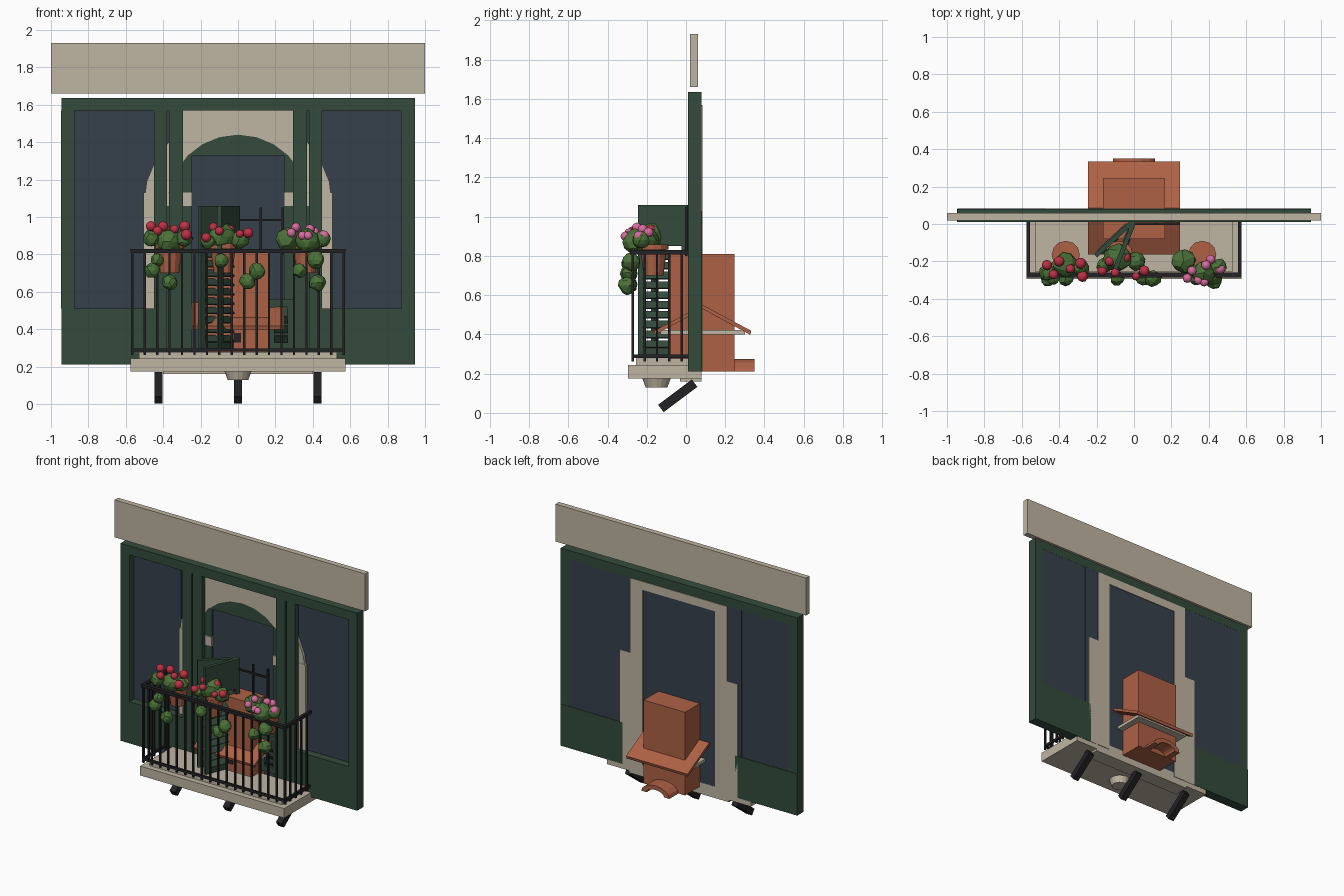
import bpy, bmesh, math, random
from mathutils import Vector, Matrix

if "Cube" in bpy.data.objects:
    bpy.data.objects.remove(bpy.data.objects["Cube"])
random.seed(4)

def mat(name, rgb):
    m = bpy.data.materials.new(name)
    m.diffuse_color = (*rgb, 1)
    m.use_nodes = True
    m.node_tree.nodes["Principled BSDF"].inputs["Base Color"].default_value = m.diffuse_color
    return m

STONE = mat("stone", (.52, .46, .36))
GREEN = mat("green_paint", (.034, .07, .044))
GLASS = mat("dark_glass", (.037, .053, .07))
CLAY = mat("terracotta", (.42, .12, .06))
IRON = mat("black_iron", (.016, .016, .018))
LEAF = mat("leaf", (.07, .17, .04))
RED = mat("red_petal", (.52, .03, .06))
PINK = mat("pink_petal", (.68, .15, .34))

def finish(name, bm, m, smooth=False):
    bmesh.ops.recalc_face_normals(bm, faces=bm.faces)
    me = bpy.data.meshes.new(name)
    bm.to_mesh(me)
    bm.free()
    me.materials.append(m)
    for p in me.polygons:
        p.use_smooth = smooth
    ob = bpy.data.objects.new(name, me)
    bpy.context.collection.objects.link(ob)
    return ob

def add_box(bm, x0, x1, y0, y1, z0, z1):
    M = Matrix.Translation(((x0+x1)/2, (y0+y1)/2, (z0+z1)/2)) @ Matrix.Diagonal((x1-x0, y1-y0, z1-z0, 1))
    bmesh.ops.create_cube(bm, size=1, matrix=M)

def boxes(name, m, *bs, mirror=False):
    bm = bmesh.new()
    for b in bs:
        add_box(bm, *b)
        if mirror:
            add_box(bm, -b[1], -b[0], *b[2:])
    return finish(name, bm, m)

def cone(name, m, c, r1, r2, h, seg=12):
    bm = bmesh.new()
    bmesh.ops.create_cone(bm, cap_ends=True, segments=seg, radius1=r1, radius2=r2, depth=h,
                          matrix=Matrix.Translation(c))
    return finish(name, bm, m)

def band(name, m, inner, outer, y0, y1):
    """Solid strip between two matching lines of (x, z) points."""
    bm = bmesh.new()
    rings = [[bm.verts.new((x, y, z)) for (x, z), y in ((a, y0), (b, y0), (b, y1), (a, y1))]
             for a, b in zip(inner, outer)]
    for p, q in zip(rings, rings[1:]):
        for i in range(4):
            j = (i+1) % 4
            bm.faces.new((p[i], p[j], q[j], q[i]))
    bm.faces.new(rings[0])
    bm.faces.new(rings[-1][::-1])
    return finish(name, bm, m)

# Facade: lintel, green frame, glazing
boxes("lintel", STONE, (-1, 1, .02, .06, 1.66, 1.93))
boxes("header_frame", GREEN, (-.945, .945, .01, .079, 1.57, 1.635))
boxes("side_frames", GREEN, (.875, .945, .01, .079, .51, 1.57), mirror=True)
boxes("wainscot", GREEN, (.45, .945, .01, .082, .21, .51), mirror=True)
boxes("posts", GREEN, (.295, .37, .01, .045, .21, 1.57), (.38, .45, .01, .045, .21, 1.57), mirror=True)
boxes("side_glass", GLASS, (.5, .88, .066, .078, .5, 1.575), mirror=True)
boxes("door_glass", GLASS, (-.5, .5, .069, .0785, .21, 1.575))

# Stone arch surround
N = 12
SP = 1.06
def arc(r):
    return [(r*math.cos(math.pi*i/N), SP + r*math.sin(math.pi*i/N)) for i in range(N+1)]
band("stone_arch", STONE, arc(.38), arc(.505), .048, .068)
boxes("stone_jambs", STONE, (.38, .505, .048, .068, .21, SP), mirror=True)
top = [(x, z) for x, z in arc(.38) if abs(x) < .375]
band("stone_spandrel", STONE, top, [(x, 1.57) for x, z in top], .047, .067)
boxes("imposts", STONE, (.245, .505, .046, .068, 1.06, 1.13), mirror=True)
boxes("rear_casing", STONE, (.29, .385, .07, .084, .21, 1.57), (.385, .47, .07, .082, .21, 1.03), mirror=True)
boxes("rear_casing_top", STONE, (-.29, .29, .07, .084, 1.51, 1.57))

# Green arched door frame
head = [(x, z) for x, z in arc(.38) if z > 1.1]
band("door_arch", GREEN, [(max(-.245, min(.245, x)), min(z, 1.33)) for x, z in head], head, .054, .066)
boxes("door_stiles", GREEN, (.245, .38, .054, .066, .21, 1.3), mirror=True)
boxes("glazing_bars", IRON, (.115, .127, -.005, .008, .8, 1.05), (0, .245, -.005, .008, .978, .99),
      (.233, .245, -.005, .008, .8, 1.05))

# Louvred shutters, hinged open
def shutter(name, hinge, end, z0, z1, solid):
    d = Vector(end) - Vector(hinge)
    L = d.length
    bm = bmesh.new()
    for x in (0, L-.03):
        add_box(bm, x, x+.03, -.012, .012, z0, z1)
    add_box(bm, .03, L-.03, -.012, .012, z0, z0+.04)
    add_box(bm, .03, L-.03, -.012, .012, solid, z1)
    n = int((solid-z0-.04)/.05)
    for i in range(n):
        z = z0+.06+i*.05
        M = Matrix.Translation((L/2, 0, z)) @ Matrix.Rotation(.7, 4, 'X') @ Matrix.Diagonal((L-.06, .008, .045, 1))
        bmesh.ops.create_cube(bm, size=1, matrix=M)
    ob = finish(name, bm, GREEN)
    ob.location = (*hinge, 0)
    ob.rotation_euler.z = math.atan2(d.y, d.x)

shutter("shutter_outer", (-.01, .01), (-.205, -.17), .29, 1.06, .85)
shutter("shutter_inner", (0, .01), (-.1, -.24), .29, 1.06, .85)
shutter("shutter_low", (.165, .035), (.295, .035), .29, .56, .52)

# Balcony slab and supports
boxes("slab", STONE, (-.575, .575, -.295, .08, .175, .243))
boxes("slab_step", STONE, (-.53, .53, -.255, .01, .243, .278))
boxes("slab_under", STONE, (-.4, .4, -.03, .08, .16, .175))
cone("boss", STONE, (0, -.15, .152), .055, .072, .046, 16)
bm = bmesh.new()
for x in (-.425, 0, .425):
    M = Matrix.Translation((x, -.042, .087)) @ Matrix.Rotation(math.atan2(.13, .173), 4, 'X') @ \
        Matrix.Diagonal((.045, .215, .047, 1))
    bmesh.ops.create_cube(bm, size=1, matrix=M)
finish("struts", bm, IRON)

# Iron railing
boxes("front_rails", IRON, (-.575, .575, -.285, -.258, .808, .83), (-.565, .565, -.278, -.263, .28, .297))
boxes("side_rails", IRON, (.555, .575, -.285, .02, .808, .83), (.558, .572, -.27, .01, .28, .297), mirror=True)
bm = bmesh.new()
for i in range(18):
    x = -.565 + i*1.13/17
    add_box(bm, x-.006, x+.006, -.277, -.265, .262, .815)
for s in (-1, 1):
    for y in (-.21, -.148, -.085, -.022):
        add_box(bm, s*.565-.006, s*.565+.006, y-.006, y+.006, .262, .815)
finish("balusters", bm, IRON)

# Terracotta hut with chimney block, gable roof, stone eaves plate
boxes("hut_block", CLAY, (-.165, .165, -.08, .247, .21, .81))
for s, n in ((-1, "front"), (1, "back")):
    bm = bmesh.new()
    pts = [(.085, .53), (.085, .55), (.085+s*.248, .418), (.085+s*.242, .398)]
    a, b = ([bm.verts.new((x, y, z)) for y, z in pts] for x in (-.245, .245))
    bm.faces.new(a)
    bm.faces.new(b)
    for i in range(4):
        j = (i+1) % 4
        bm.faces.new((a[i], a[j], b[j], b[i]))
    finish("roof_" + n, bm, CLAY)
boxes("eaves_plate", STONE, (-.21, .21, -.13, .3, .4, .422))
boxes("vent", IRON, (-.025, .015, -.086, -.08, .33, .38))
ring = [(math.cos(math.pi*i/8), math.sin(math.pi*i/8)) for i in range(9)]
band("back_spout", CLAY, [(.07*c, .21+.035*s) for c, s in ring], [(.112*c, .21+.065*s) for c, s in ring], .247, .35)

# Flower pots
for x in (-.365, -.08, .365):
    cone("pot", CLAY, (x, -.165, .77), .05, .068, .14)
    cone("pot_rim", CLAY, (x, -.165, .845), .075, .075, .025)

# Foliage: x, y, z, radius
def blobs(name, m, items, sub, jit, smooth):
    bm = bmesh.new()
    for x, y, z, r in items:
        M = Matrix.Translation((x, y, z)) @ Matrix.Rotation(random.random()*6, 4, 'Z')
        v = bmesh.ops.create_icosphere(bm, subdivisions=sub, radius=r, matrix=M)["verts"]
        for p in v:
            p.co += (p.co - Vector((x, y, z))) * random.uniform(-jit, jit)
    finish(name, bm, m, smooth)

blobs("foliage_left", LEAF, [(-.37, -.22, .87, .065), (-.465, -.26, .885, .045), (-.285, -.24, .885, .045),
      (-.46, -.29, .715, .042), (-.43, -.29, .77, .035), (-.365, -.29, .65, .042)], 2, .1, False)
blobs("foliage_middle", LEAF, [(-.085, -.18, .895, .075), (-.16, -.22, .87, .04), (.01, -.2, .88, .05),
      (-.09, -.29, .765, .038), (.1, -.29, .71, .045), (.05, -.29, .655, .042)], 2, .1, False)
blobs("foliage_right", LEAF, [(.265, -.2, .88, .065), (.375, -.26, .87, .065), (.45, -.23, .88, .045),
      (.33, -.29, .715, .038), (.415, -.28, .77, .048), (.425, -.3, .65, .046)], 2, .1, False)

# Blossoms
blobs("red_blossoms", RED, [(-.465, -.22, .95, .028), (-.4, -.2, .95, .028), (-.43, -.27, .925, .026),
      (-.285, -.21, .95, .03), (-.275, -.28, .905, .03), (-.34, -.24, .935, .024),
      (-.17, -.25, .89, .026), (-.13, -.2, .945, .026), (-.045, -.18, .93, .028),
      (.055, -.25, .915, .028), (.01, -.28, .91, .022), (-.1, -.26, .925, .024)], 2, 0, True)
blobs("pink_blossoms", PINK, [(.285, -.29, .915, .025), (.31, -.25, .945, .025), (.385, -.22, .935, .026),
      (.46, -.24, .9, .028), (.345, -.3, .9, .025), (.41, -.19, .92, .025), (.375, -.31, .9, .024)], 2, 0, True)
